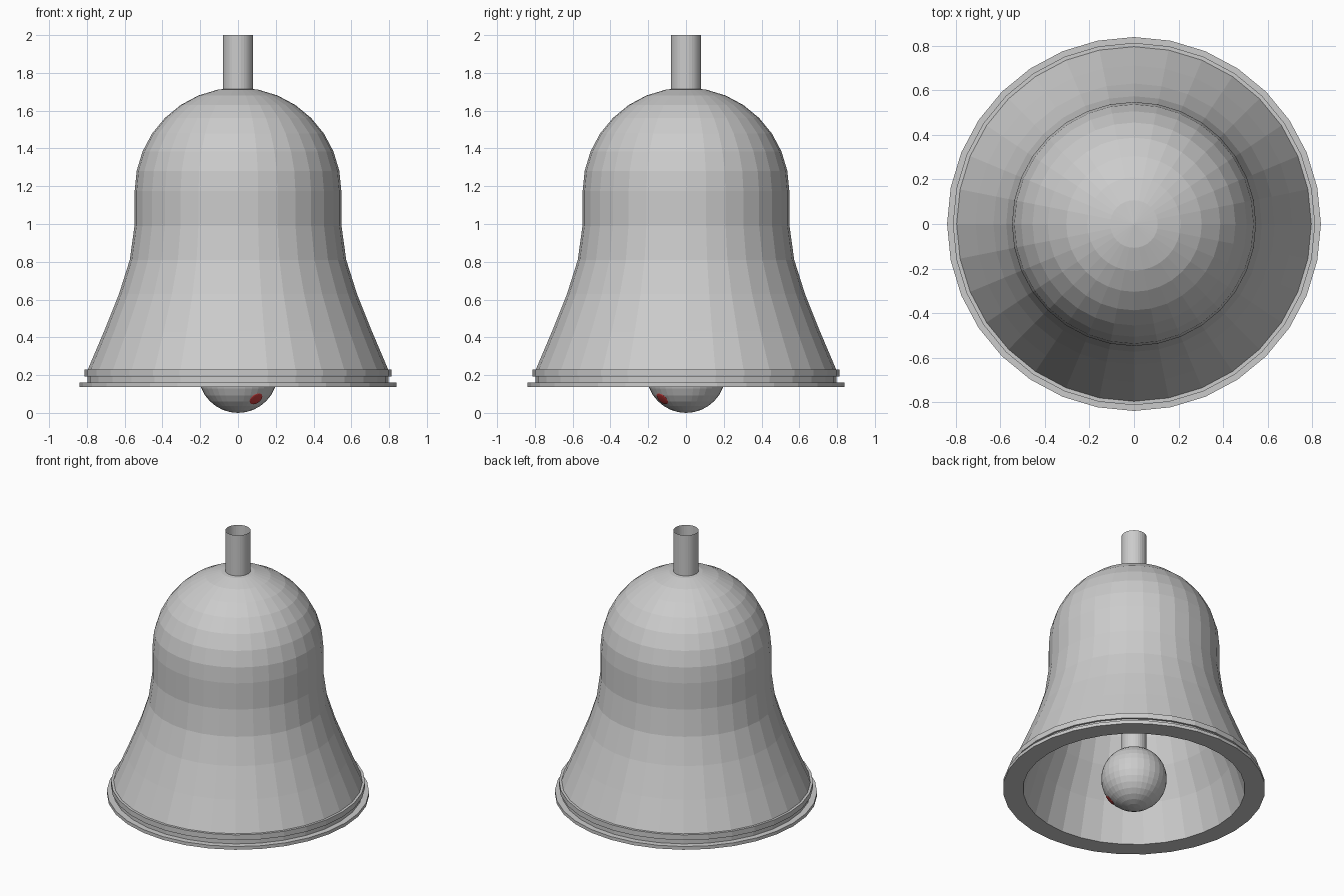
import bpy, bmesh
from math import sin, cos, pi, radians
from mathutils import Vector

if "Cube" in bpy.data.objects:
    bpy.data.objects.remove(bpy.data.objects["Cube"])

SIDES = 32


def lathe(name, profile, closed=False):
    """Spin an (r, z) profile around z; r = 0 becomes a single pole."""
    bm = bmesh.new()
    rings = []
    for r, z in profile:
        if r < 1e-6:
            rings.append([bm.verts.new((0, 0, z))] * SIDES)
        else:
            rings.append([bm.verts.new((r * cos(2 * pi * i / SIDES),
                                        r * sin(2 * pi * i / SIDES), z))
                          for i in range(SIDES)])
    pairs = list(zip(rings, rings[1:]))
    if closed:
        pairs.append((rings[-1], rings[0]))
    for a, b in pairs:
        for i in range(SIDES):
            j = (i + 1) % SIDES
            quad = list(dict.fromkeys([a[i], a[j], b[j], b[i]]))
            if len(quad) > 2:
                bm.faces.new(quad)
    bmesh.ops.recalc_face_normals(bm, faces=bm.faces)
    mesh = bpy.data.meshes.new(name)
    bm.to_mesh(mesh)
    bm.free()
    obj = bpy.data.objects.new(name, mesh)
    bpy.context.collection.objects.link(obj)
    return obj


def dome(radius, z):
    return [(radius * sin(k * pi / 16), z + radius * cos(k * pi / 16)) for k in range(9)]


# Bell: outer dome, waist, flare and stepped rim, then the inner wall back up
outer = dome(0.547, 1.175) + [
    (0.548, 0.99), (0.573, 0.81), (0.63, 0.63), (0.71, 0.43), (0.795, 0.23),
    (0.812, 0.23), (0.812, 0.193), (0.798, 0.193), (0.798, 0.16),
    (0.838, 0.16), (0.838, 0.137)]
inner = [(0.71, 0.137), (0.635, 0.40), (0.55, 0.61), (0.495, 0.80), (0.47, 0.98)]
lathe("bell_body", outer + inner + dome(0.468, 1.175)[::-1])

# Open tube: handle above the dome, clapper rod inside
lathe("handle_tube", [(0.08, 2.0), (0.08, 1.70)])
lathe("clapper_rod", [(0.08, 1.70), (0.08, 0.36)])

# Clapper ball
R = 0.21
lathe("clapper_ball", [(R * sin(k * pi / 16), R + R * cos(k * pi / 16)) for k in range(17)])

# Red spot on the lower front of the clapper
direction = Vector((0.095, -0.125, -0.135)).normalized()
bpy.ops.mesh.primitive_uv_sphere_add(
    segments=16, ring_count=8, radius=0.038,
    location=Vector((0, 0, R)) + direction * (R - 0.002),
    rotation=direction.to_track_quat('Z', 'Y').to_euler())
spot = bpy.context.object
spot.name = "clapper_spot"
spot.scale = (1, 1, 0.15)
red = bpy.data.materials.new("red")
red.diffuse_color = (0.6, 0.05, 0.05, 1)
red.use_nodes = True
red.node_tree.nodes["Principled BSDF"].inputs["Base Color"].default_value = red.diffuse_color
spot.data.materials.append(red)
